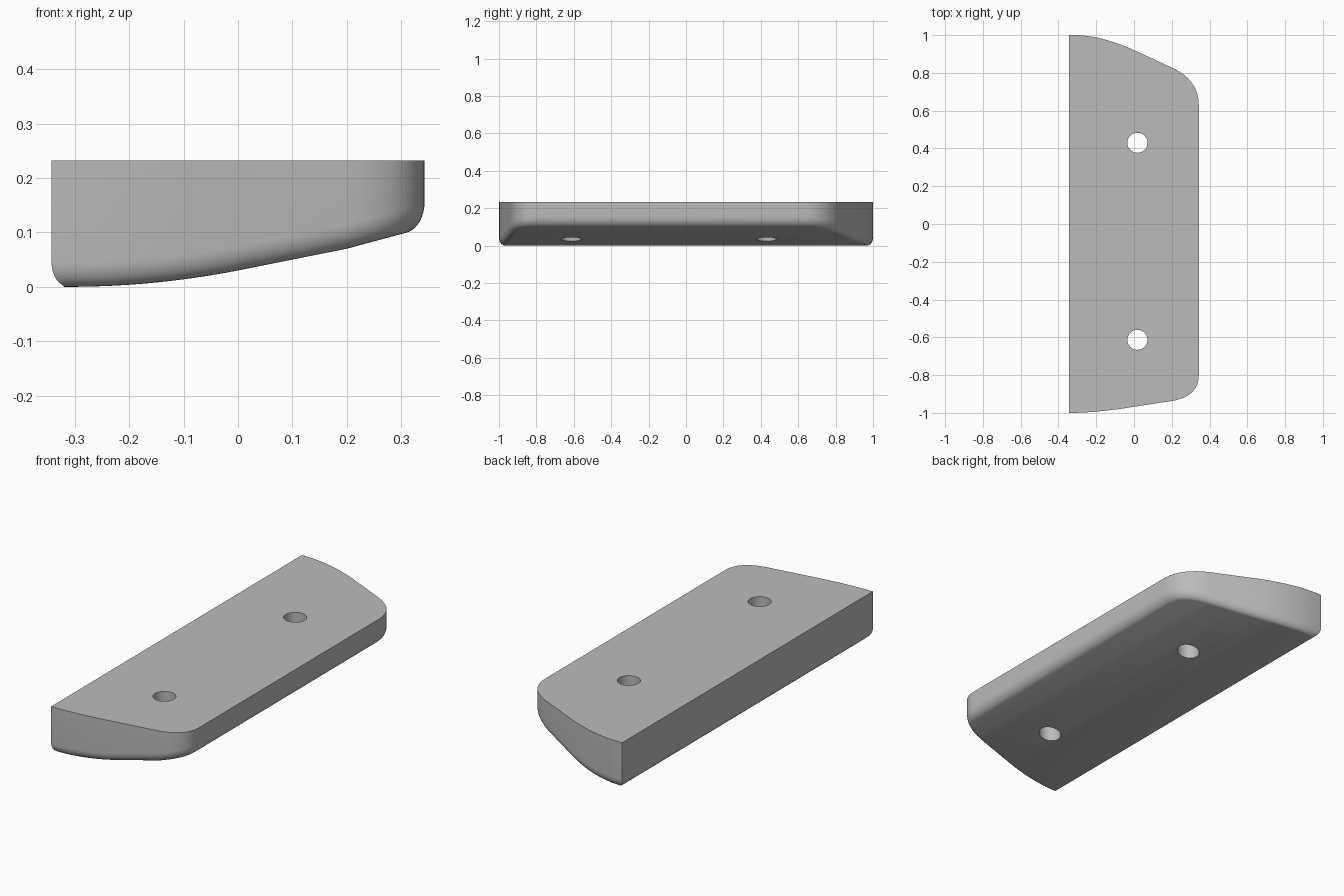
import bpy, bmesh, math
from mathutils import Vector

cube = bpy.data.objects.get("Cube")
if cube:
    bpy.data.objects.remove(cube)

TOP, LEFT, RIGHT = 0.232, -0.343, 0.343
INSET, ROUND = 0.032, 0.045      # width and height of the lower edge rounding

grey = bpy.data.materials.new("plain_grey")
grey.use_nodes = True
grey.diffuse_color = (0.5, 0.5, 0.5, 1)
grey.node_tree.nodes["Principled BSDF"].inputs["Base Color"].default_value = (0.5, 0.5, 0.5, 1)


def bezier(a, b, c, steps):
    a, b, c = Vector(a), Vector(b), Vector(c)
    return [a * (1 - t) ** 2 + b * 2 * t * (1 - t) + c * t * t
            for t in (i / steps for i in range(steps + 1))]


def end_profile(corner, ctrl, line_start, arc_start, arc_ctrl, arc_end):
    """Half outline: gentle bow, straight run, rounded corner."""
    bow = bezier((-0.32, corner), (-0.18, ctrl), (-0.01, line_start), 10)
    arc = bezier((0.2, arc_start), (RIGHT, arc_ctrl), (RIGHT, arc_end), 16)
    return [Vector((LEFT, corner))] + bow + [(bow[-1] + arc[0]) / 2] + arc


def underside(x):
    """Height of the sloping underside."""
    if x < 0:
        return 0.03 * (max(0, x + 0.31) / 0.31) ** 2
    return 0.03 + 0.2 * min(x, 0.2) + 0.27 * max(0, x - 0.2)


def inset(points, d):
    """Move a counter-clockwise outline inward with mitred corners."""
    out = []
    for i, p in enumerate(points):
        e1 = (p - points[i - 1]).normalized()
        e2 = (points[(i + 1) % len(points)] - p).normalized()
        n1, n2 = Vector((-e1.y, e1.x)), Vector((-e2.y, e2.x))
        out.append(p + (n1 + n2) * d / (1 + n1.dot(n2)))
    return out


# Block outline
front = end_profile(-1, -0.997, -0.969, -0.937, -0.913, -0.80)
back = end_profile(1, 1, 0.925, 0.828, 0.762, 0.63)
outline = front + back[::-1]
n, half = len(outline), len(front)

# Block: rings from the top edge, round the lower edge
bm = bmesh.new()
rings = [[bm.verts.new((p.x, p.y, TOP)) for p in outline]]
for k in range(9):
    a = k / 8 * math.pi / 2
    ring = inset(outline, INSET * (1 - math.cos(a)))
    lift = ROUND * (1 - math.sin(a))
    rings.append([bm.verts.new((p.x, p.y, underside(p.x) + lift)) for p in ring])
bm.faces.new(rings[0])
for upper, lower in zip(rings, rings[1:]):
    for i in range(n):
        j = (i + 1) % n
        bm.faces.new((upper[i], lower[i], lower[j], upper[j]))
last = rings[-1]
for i in range(half - 1):       # underside strips
    bm.faces.new((last[i], last[n - 1 - i], last[n - 2 - i], last[i + 1]))
bmesh.ops.recalc_face_normals(bm, faces=bm.faces)
mesh = bpy.data.meshes.new("block")
bm.to_mesh(mesh)
bm.free()
mesh.materials.append(grey)
block = bpy.data.objects.new("block", mesh)
bpy.context.collection.objects.link(block)

# Two through holes
for y in (0.43, -0.613):
    bpy.ops.mesh.primitive_cylinder_add(vertices=48, radius=0.053, depth=1, location=(0.018, y, 0.1))
    cutter = bpy.context.object
    cutter.name = "hole_cutter"
    cutter.data.materials.append(grey)
    cutter.hide_render = True
    mod = block.modifiers.new("hole", "BOOLEAN")
    mod.operation, mod.solver, mod.object = "DIFFERENCE", "EXACT", cutter
    bpy.context.view_layer.objects.active = block
    bpy.ops.object.modifier_apply(modifier=mod.name)
    bpy.data.objects.remove(cutter)

bpy.ops.object.select_all(action="DESELECT")
block.select_set(True)
bpy.context.view_layer.objects.active = block
bpy.ops.object.shade_smooth_by_angle(angle=math.radians(30))
